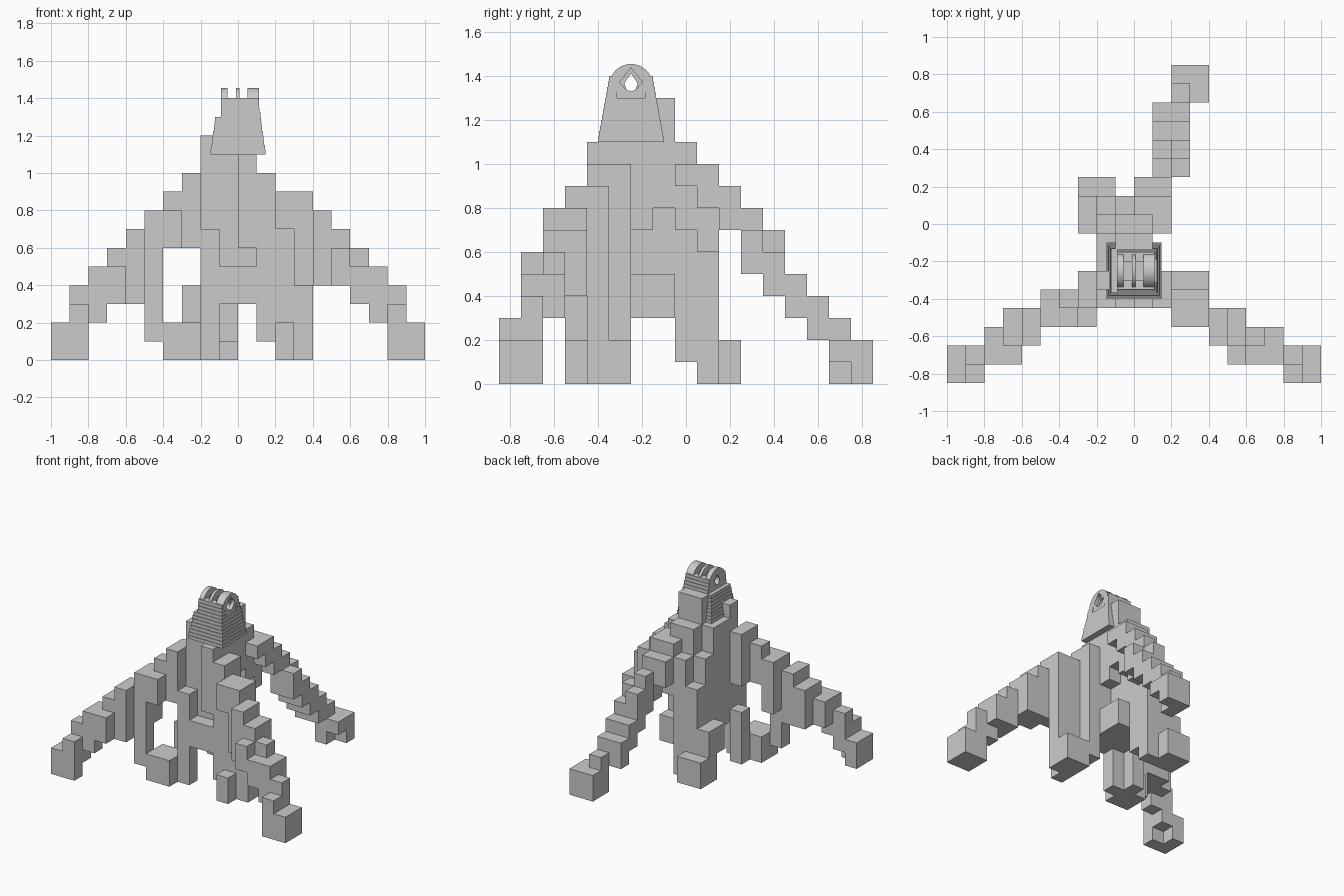
import bpy, bmesh, math
from mathutils import Matrix, Vector

default_cube = bpy.data.objects.get("Cube")
if default_cube:
    bpy.data.objects.remove(default_cube, do_unlink=True)

# One plain grey for everything
GREY = (0.6, 0.6, 0.6, 1.0)
grey = bpy.data.materials.new("plain_grey")
grey.use_nodes = True
grey.diffuse_color = GREY
grey.node_tree.nodes["Principled BSDF"].inputs["Base Color"].default_value = GREY

CELL = 0.1
ORIGIN = Vector((0, -0.85, 0))


def add_object(name, mesh):
    mesh.materials.clear()
    mesh.materials.append(grey)
    obj = bpy.data.objects.new(name, mesh)
    bpy.context.scene.collection.objects.link(obj)
    return obj


def cells_of(blocks):
    """Grid cells filled by blocks given as x, y and z spans."""
    return {(x, y, z)
            for (xa, xb), (ya, yb), (za, zb) in blocks
            for x in range(xa, xb) for y in range(ya, yb) for z in range(za, zb)}


def build_cells(name, cells, solid):
    """Skin the cells, leaving out walls hidden against other solid cells."""
    bm = bmesh.new()
    corners = {}

    def vert(p):
        if p not in corners:
            corners[p] = bm.verts.new(ORIGIN + Vector(p) * CELL)
        return corners[p]

    for cell in sorted(cells):
        for axis in range(3):
            u, v = (axis + 1) % 3, (axis + 2) % 3
            for side in (0, 1):
                neighbour = list(cell)
                neighbour[axis] += 2 * side - 1
                if tuple(neighbour) in solid:
                    continue
                ring = []
                for du, dv in ((0, 0), (1, 0), (1, 1), (0, 1)):
                    p = list(cell)
                    p[axis] += side
                    p[u] += du
                    p[v] += dv
                    ring.append(vert(tuple(p)))
                bm.faces.new(ring if side else ring[::-1])
    mesh = bpy.data.meshes.new(name)
    bm.to_mesh(mesh)
    bm.free()
    add_object(name, mesh)


# Blocky trunk, hollowed under its left side
trunk = [
    ((-2, 0), (5, 8), (3, 11)), ((-2, -1), (5, 6), (11, 12)),
    ((0, 1), (5, 6), (3, 11)), ((0, 1), (6, 8), (3, 5)),
    ((0, 1), (6, 7), (7, 11)), ((0, 1), (7, 8), (8, 11)),
    ((1, 2), (4, 6), (1, 10)), ((0, 1), (4, 5), (6, 11)),
    ((-2, -1), (4, 5), (0, 7)), ((-1, 1), (4, 5), (3, 5)),
    ((-1, 1), (7, 8), (11, 13)), ((-1, 0), (8, 9), (1, 11)),
    ((0, 1), (8, 9), (7, 11)),
]
# Long root reaching forward to the right
right_root = [
    ((-10, -8), (0, 1), (0, 2)), ((-10, -9), (1, 2), (0, 2)),
    ((-9, -8), (0, 1), (2, 3)), ((-9, -8), (1, 2), (1, 4)),
    ((-8, -7), (1, 2), (2, 5)), ((-8, -7), (2, 3), (3, 5)),
    ((-7, -6), (1, 2), (3, 5)), ((-7, -6), (2, 4), (3, 6)),
    ((-6, -5), (2, 4), (3, 7)), ((-5, -4), (3, 4), (1, 8)),
    ((-5, -4), (4, 5), (4, 8)), ((-4, -3), (3, 4), (6, 8)),
    ((-4, -3), (4, 5), (6, 9)), ((-3, -2), (4, 6), (6, 10)),
]
# Stubby root under the right side
right_front_stub = [
    ((-4, -2), (3, 5), (0, 2)), ((-3, -2), (5, 6), (0, 4)),
]
# Long root reaching forward to the left
left_root = [
    ((8, 10), (0, 2), (0, 2)), ((8, 9), (0, 1), (2, 3)),
    ((8, 9), (1, 2), (2, 4)), ((7, 8), (1, 2), (2, 5)), ((7, 8), (2, 3), (3, 5)),
    ((6, 7), (1, 2), (3, 5)), ((6, 7), (2, 3), (3, 6)),
    ((5, 6), (1, 2), (4, 6)), ((5, 6), (2, 4), (4, 7)),
    ((4, 5), (2, 4), (4, 8)), ((3, 4), (3, 4), (4, 9)),
    ((2, 3), (3, 4), (7, 9)), ((2, 4), (4, 5), (4, 9)),
]
# Stubby root under the left side
left_front_stub = [
    ((2, 4), (4, 6), (0, 2)), ((2, 3), (3, 4), (0, 2)),
    ((2, 4), (4, 5), (2, 4)),
]
# Long root reaching back
back_root = [
    ((1, 2), (8, 9), (9, 10)), ((1, 2), (9, 10), (8, 10)),
    ((0, 1), (9, 10), (6, 10)), ((0, 2), (10, 11), (7, 9)),
    ((1, 3), (11, 12), (5, 7)), ((1, 2), (11, 12), (7, 8)),
    ((1, 3), (12, 13), (4, 6)), ((1, 2), (12, 13), (6, 7)),
    ((1, 3), (13, 14), (3, 5)), ((1, 3), (14, 15), (2, 4)),
    ((2, 4), (16, 17), (0, 2)), ((2, 3), (15, 16), (0, 3)), ((3, 4), (15, 16), (1, 2)),
]
# Stubby root at the back right
back_stub = [
    ((-3, -1), (9, 11), (0, 2)), ((-1, 0), (9, 10), (0, 9)),
    ((-2, -1), (9, 10), (2, 7)), ((-2, -1), (8, 9), (1, 9)),
    ((-3, -2), (8, 10), (2, 4)),
]

parts = {
    "trunk": trunk, "right_root": right_root, "right_front_stub": right_front_stub,
    "left_root": left_root, "left_front_stub": left_front_stub,
    "back_root": back_root, "back_stub": back_stub,
}
solid = set()
for blocks in parts.values():
    solid |= cells_of(blocks)
claimed = set()
for name, blocks in parts.items():
    cells = cells_of(blocks) - claimed
    claimed |= cells
    build_cells(name, cells, solid)

# Hinge mount on top: a body of thin shrinking layers
MOUNT_Y, BASE_Z, TOP_Z = -0.25, 1.1, 1.4
LIP = 0.05


def add_slab(bm, xa, xb, ya, yb, za, zb):
    centre = Vector((xa + xb, ya + yb, za + zb)) / 2
    bmesh.ops.create_cube(bm, size=1, matrix=Matrix.Translation(centre)
                          @ Matrix.Diagonal((xb - xa, yb - ya, zb - za, 1)))


layers = 12
step = (TOP_Z - BASE_Z) / layers
bm = bmesh.new()
for i in range(layers):
    z = BASE_Z + i * step
    t = i / layers
    right = 0.147 - 0.042 * t
    half = 0.15 - 0.055 * t
    front, back = MOUNT_Y - half, MOUNT_Y + half
    if z < 1.29:
        add_slab(bm, -right, right, front, back, z, z + step)
    else:
        # Front and back lips that hold the fins
        add_slab(bm, -0.092, right, front, front + LIP, z, z + step)
        add_slab(bm, -0.092, right, back - LIP, back, z, z + step)
mesh = bpy.data.meshes.new("mount_body")
bm.to_mesh(mesh)
bm.free()
add_object("mount_body", mesh)

# Rounded fins with a pin hole
PIN_Z, RADIUS = 1.357, 0.098
arc = [math.pi * i / 20 for i in range(21)]
fin_profile = [(MOUNT_Y + RADIUS * math.cos(a), PIN_Z + RADIUS * math.sin(a)) for a in arc]
fin_profile += [(MOUNT_Y - 0.11, 1.28), (MOUNT_Y + 0.11, 1.28)]
pin_hole = [(MOUNT_Y + dy, PIN_Z + dz) for dy, dz in
            ((0, 0.055), (-0.03, 0.01), (-0.02, -0.02), (0, -0.027), (0.02, -0.02), (0.03, 0.01))]
nut_hole = [(MOUNT_Y + dy, PIN_Z + dz) for dy, dz in
            ((0, 0.08), (-0.052, 0.015), (-0.02, -0.02), (0, -0.027), (0.02, -0.02), (0.052, 0.015))]


def add_fin(name, xa, xb, hole):
    curve = bpy.data.curves.new(name, 'CURVE')
    curve.dimensions = '2D'
    curve.fill_mode = 'BOTH'
    curve.extrude = (xb - xa) / 2
    for outline in (fin_profile, hole):
        spline = curve.splines.new('POLY')
        spline.points.add(len(outline) - 1)
        for point, (y, z) in zip(spline.points, outline):
            point.co = (y, z, 0, 1)
        spline.use_cyclic_u = True
    temp = bpy.data.objects.new(name + "_outline", curve)
    bpy.context.scene.collection.objects.link(temp)
    depsgraph = bpy.context.evaluated_depsgraph_get()
    mesh = bpy.data.meshes.new_from_object(temp.evaluated_get(depsgraph))
    bpy.data.objects.remove(temp, do_unlink=True)
    # Stand the outline upright so that its thickness runs along x
    upright = Matrix(((0, 0, 1, (xa + xb) / 2), (1, 0, 0, 0), (0, 1, 0, 0), (0, 0, 0, 1)))
    mesh.transform(upright)
    add_object(name, mesh)


add_fin("right_fin", -0.092, -0.055, pin_hole)
add_fin("middle_fin", -0.012, 0.008, pin_hole)
add_fin("left_fin", 0.05, 0.085, pin_hole)
add_fin("left_fin_nut_seat", 0.085, 0.112, nut_hole)
